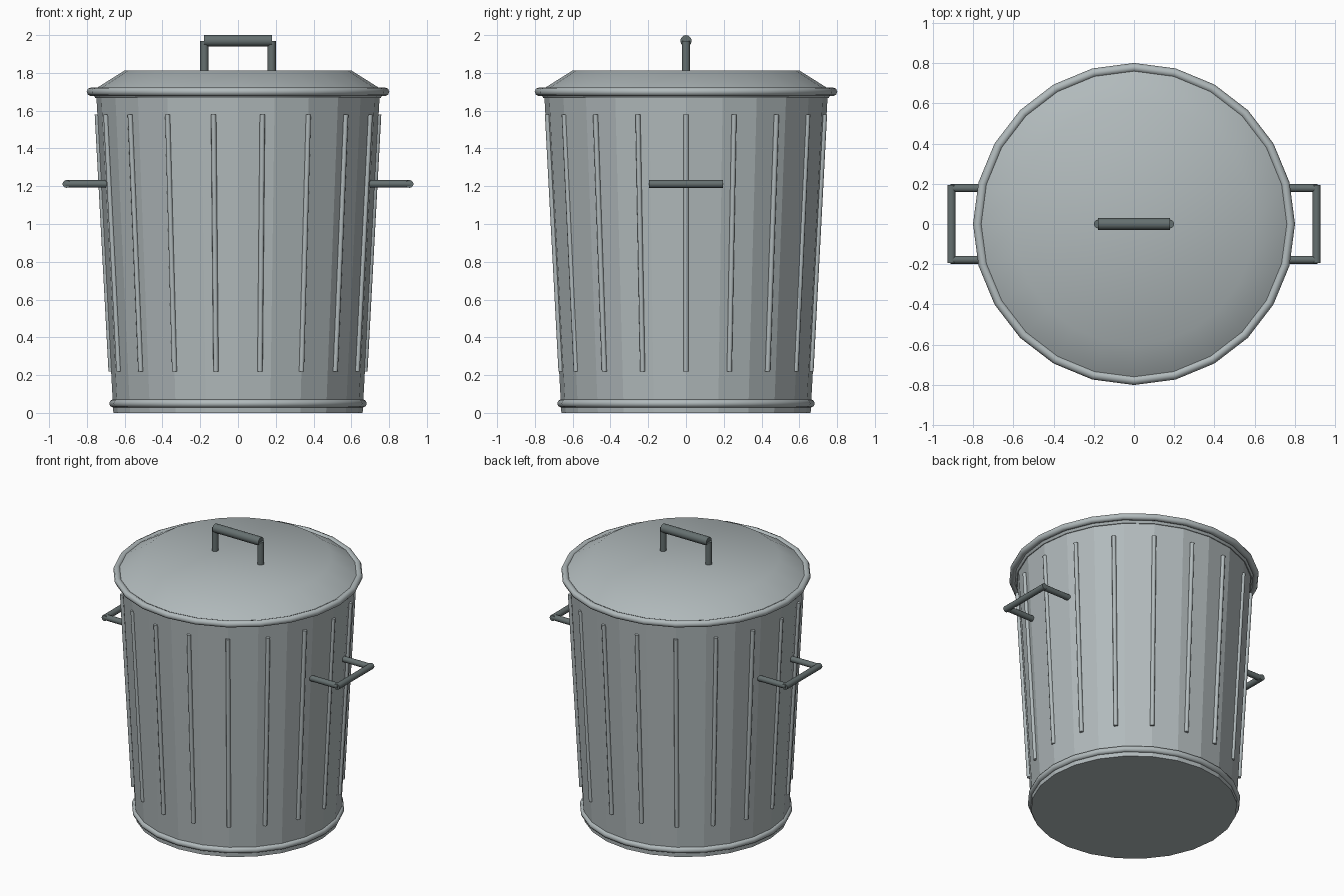
import bpy
import math
from mathutils import Vector

cube = bpy.data.objects.get("Cube")
if cube:
    bpy.data.objects.remove(cube, do_unlink=True)

SIDES = 24
RIBS = 18


def make_material(name, rgb):
    mat = bpy.data.materials.new(name)
    mat.use_nodes = True
    mat.diffuse_color = (*rgb, 1)
    bsdf = next(n for n in mat.node_tree.nodes if n.type == 'BSDF_PRINCIPLED')
    bsdf.inputs["Base Color"].default_value = (*rgb, 1)
    return mat


steel = make_material("galvanised steel", (0.44, 0.49, 0.50))
dark_steel = make_material("dark handle steel", (0.13, 0.16, 0.16))


def finish(name, mat, smooth=True):
    obj = bpy.context.object
    obj.name = name
    obj.data.materials.append(mat)
    if smooth:
        bpy.ops.object.shade_smooth_by_angle(angle=math.radians(50))
    return obj


def frustum(name, r1, r2, z1, z2, smooth):
    bpy.ops.mesh.primitive_cone_add(vertices=SIDES, radius1=r1, radius2=r2,
                                    depth=z2 - z1, location=(0, 0, (z1 + z2) / 2),
                                    rotation=(0, 0, 0))
    return finish(name, steel, smooth)


def ring(name, major, minor, z):
    bpy.ops.mesh.primitive_torus_add(major_segments=SIDES, minor_segments=8,
                                     major_radius=major, minor_radius=minor,
                                     location=(0, 0, z))
    return finish(name, steel)


def rod(name, start, end, radius, mat, sides=12):
    a, b = Vector(start), Vector(end)
    d = b - a
    bpy.ops.mesh.primitive_cylinder_add(vertices=sides, radius=radius, depth=d.length,
                                        location=(a + b) / 2,
                                        rotation=d.to_track_quat('Z', 'Y').to_euler())
    return finish(name, mat)


# Tapered bin body and its foot ring
BOTTOM_R, TOP_R, TOP_Z = 0.66, 0.75, 1.68
frustum("bin_body", BOTTOM_R, TOP_R, 0, TOP_Z, False)
ring("foot_ring", 0.66, 0.022, 0.05)


# Raised ribs that follow the taper
def rib_point(angle, z):
    r = BOTTOM_R + (TOP_R - BOTTOM_R) * z / TOP_Z
    return (r * math.cos(angle), r * math.sin(angle), z)


for i in range(RIBS):
    angle = 2 * math.pi * i / RIBS
    rod(f"rib_{i + 1}", rib_point(angle, 0.22), rib_point(angle, 1.58), 0.014, steel, 8)

# Lid with lip and rolled rim
frustum("lid_lip", 0.755, 0.775, 1.667, 1.70, True)
frustum("lid_dome", 0.78, 0.60, 1.70, 1.813, True)
ring("lid_rim", 0.778, 0.023, 1.70)

# Lid handle
for side, s in (("left", 1), ("right", -1)):
    rod(f"lid_handle_post_{side}", (s * 0.178, 0, 1.80), (s * 0.178, 0, 1.97), 0.022, dark_steel)
rod("lid_handle_grip", (-0.18, 0, 1.97), (0.18, 0, 1.97), 0.03, dark_steel)

# Carrying handles on both sides
HANDLE_Z = 1.212
for side, s in (("left", 1), ("right", -1)):
    for end, e in (("front", -1), ("back", 1)):
        rod(f"{side}_handle_arm_{end}", (s * 0.68, e * 0.178, HANDLE_Z),
            (s * 0.912, e * 0.178, HANDLE_Z), 0.02, dark_steel)
    rod(f"{side}_handle_grip", (s * 0.908, -0.195, HANDLE_Z),
        (s * 0.908, 0.195, HANDLE_Z), 0.021, dark_steel)
